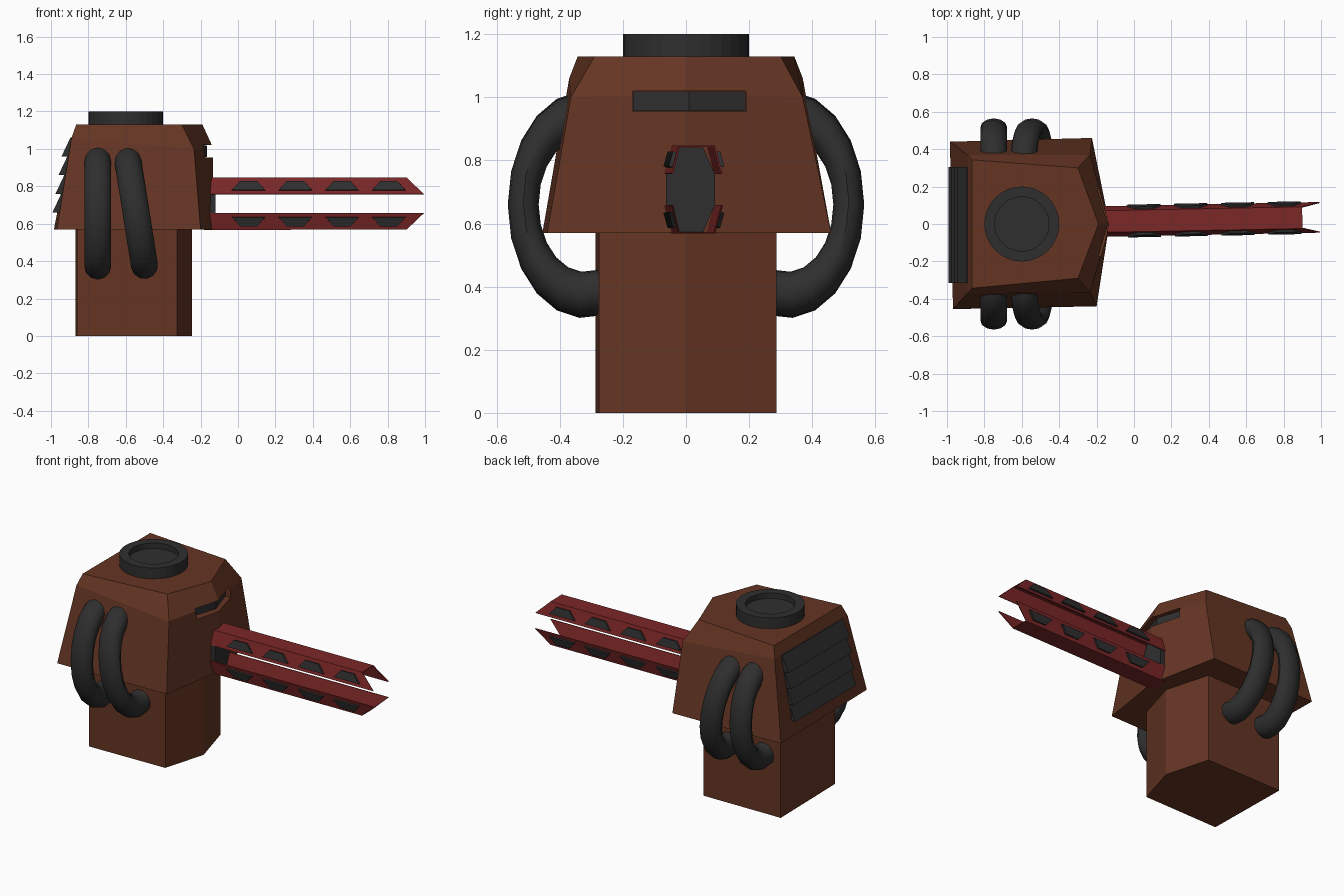
import bpy, bmesh
from math import sin, cos, pi, radians
from mathutils import Vector, Matrix

if "Cube" in bpy.data.objects:
    bpy.data.objects.remove(bpy.data.objects["Cube"])


def material(name, rgb):
    m = bpy.data.materials.new(name)
    m.diffuse_color = (*rgb, 1)
    m.use_nodes = True
    m.node_tree.nodes["Principled BSDF"].inputs["Base Color"].default_value = m.diffuse_color
    return m


BROWN = material("brown_paint", (0.13, 0.036, 0.017))
RED = material("red_paint", (0.2, 0.02, 0.02))
DARK = material("dark_metal", (0.028, 0.028, 0.028))


def make(name, verts, faces, mat):
    me = bpy.data.meshes.new(name)
    me.from_pydata([tuple(v) for v in verts], [], faces)
    bm = bmesh.new()
    bm.from_mesh(me)
    bmesh.ops.recalc_face_normals(bm, faces=bm.faces)
    bm.to_mesh(me)
    bm.free()
    ob = bpy.data.objects.new(name, me)
    bpy.context.collection.objects.link(ob)
    if mat:
        me.materials.append(mat)
    return ob


def loft(name, rings, mat, caps=True):
    """Skin closed rings that all have the same number of points."""
    n = len(rings[0])
    verts = [p for r in rings for p in r]
    faces = [(k * n + i, k * n + (i + 1) % n, (k + 1) * n + (i + 1) % n, (k + 1) * n + i)
             for k in range(len(rings) - 1) for i in range(n)]
    if caps:
        faces += [tuple(range(n)), tuple(range((len(rings) - 1) * n, len(rings) * n))]
    return make(name, verts, faces, mat)


def prism_z(name, pts, z0, z1, mat):
    return loft(name, [[(x, y, z) for x, y in pts] for z in (z0, z1)], mat)


# Pedestal with a shallow pointed nose
prism_z("pedestal", [(-.86, -.287), (-.325, -.275), (-.245, 0), (-.325, .287), (-.87, .28)],
        0, .57, BROWN)

# Tapered upper housing, chamfered near the top
housing = loft("housing", [
    [(-.968, -.455, .57), (-.2, -.44, .57), (-.132, 0, .57), (-.225, .46, .57), (-.984, .44, .57)],
    [(-.89, -.37, 1.06), (-.235, -.365, 1.0), (-.135, 0, 1.01), (-.235, .37, 1.0), (-.89, .37, 1.06)],
    [(-.865, -.343, 1.13), (-.3, -.29, 1.13), (-.19, 0, 1.13), (-.3, .3, 1.13), (-.865, .343, 1.13)],
], BROWN)

# Sight slot cut into the nose, with a dark pane set inside it
cutter = prism_z("slot_cutter", [(-.235, -.17), (0, -.17), (0, .19), (-.235, .19), (-.18, .01)],
                 .955, 1.02, None)
cutter.hide_render = True
cutter.hide_viewport = True
cut = housing.modifiers.new("slot", "BOOLEAN")
cut.object = cutter
cut.operation = "DIFFERENCE"
cut.solver = "EXACT"
prism_z("sight_pane", [(-.29, -.168), (-.222, -.168), (-.165, .01), (-.222, .188), (-.29, .188)],
        .957, 1.018, DARK)

# Round hatch with a recessed centre
hatch = loft("top_hatch", [[(-.6 + r * cos(2 * pi * i / 32), r * sin(2 * pi * i / 32), z)
                            for i in range(32)]
                           for r, z in ((.2, 1.12), (.2, 1.2), (.145, 1.2), (.145, 1.165))], DARK)

# Louvred vent on the back slope
def back_x(z):
    return -.972 + .163 * (z - .57)


profile = [(back_x(.66) + .03, .66)]
for k in range(4):
    low = .66 + .1 * k
    profile += [(back_x(low) - .035, low), (back_x(low + .1) - .004, low + .1)]
profile.append((back_x(1.06) + .03, 1.06))
loft("rear_louvres", [[(x, y, z) for x, z in profile] for y in (-.315, .305)], DARK)


# Side hoses: squashed half rings, the forward one leaning
def hose(name, x, lean, side):
    R, r, n, m = .288, .072, 14, 12
    tilt = Matrix.Rotation(radians(lean), 3, "Y")
    rings = []
    for i in range(n + 1):
        a = radians(-120 + 240 * i / n)
        ring = []
        for j in range(m):
            b = 2 * pi * j / m
            d = R + r * cos(b)
            v = tilt @ Vector((r * sin(b), .68 * d * cos(a), d * sin(a)))
            ring.append((x + v.x, side * (.32 + v.y), .66 + v.z))
        rings.append(ring)
    ob = loft(name, rings, DARK)
    bpy.ops.object.select_all(action="DESELECT")
    bpy.context.view_layer.objects.active = ob
    ob.select_set(True)
    bpy.ops.object.shade_smooth_by_angle(angle=radians(40))


for side, label in ((-1, "front"), (1, "back")):
    hose(label + "_hose_rear", -.75, 0, side)
    hose(label + "_hose_forward", -.545, -9, side)

# Barrel: everything is laid out around a slightly turned axis
MID = .7075
turn = Matrix.Rotation(radians(1.1), 3, "Z")


def place(x, y, z):
    v = turn @ Vector((x + .13, y, 0))
    return (v.x - .13, v.y + .014, z)


# Dark mount behind the rails
octagon = [(-.04, .134), (.04, .134), (.077, .05), (.077, -.05),
           (.04, -.134), (-.04, -.134), (-.077, -.05), (-.077, .05)]
loft("barrel_mount", [[place(x, y, MID + h) for y, h in octagon] for x in (-.2, -.122)], DARK)

# Two hollow rails with swallow-tail ends, and raised vents on their sides
OUT, IN = (.056, .1375), (.079, .05)
for s, label in ((1, "upper"), (-1, "lower")):
    section = [(-IN[0], IN[1]), (-OUT[0], OUT[1]), (OUT[0], OUT[1]), (IN[0], IN[1])]
    tips = [.993, .9, .9, .993]
    verts = [place(-.18, y, MID + s * h) for y, h in section]
    verts += [place(t, y, MID + s * h) for t, (y, h) in zip(tips, section)]
    rail = make(label + "_rail", verts, [(i, i + 1, i + 5, i + 4) for i in range(3)], RED)
    shell = rail.modifiers.new("shell", "SOLIDIFY")
    shell.thickness = .006
    shell.offset = 0

    for side in (-1, 1):
        for k in range(4):
            cx = .055 + .25 * k
            rings = []
            for lift, grow in ((-.002, 1), (.014, .95)):
                ring = []
                for dx, h in ((-.092, .07), (.092, .07), (.048, .118), (-.048, .118)):
                    f = (h - IN[1]) / (OUT[1] - IN[1])
                    y = IN[0] + f * (OUT[0] - IN[0]) + lift
                    ring.append(place(cx + dx * grow, side * y, MID + s * (h + .25 * lift)))
                rings.append(ring)
            loft(f"{label}_rail_vent", rings, DARK)
